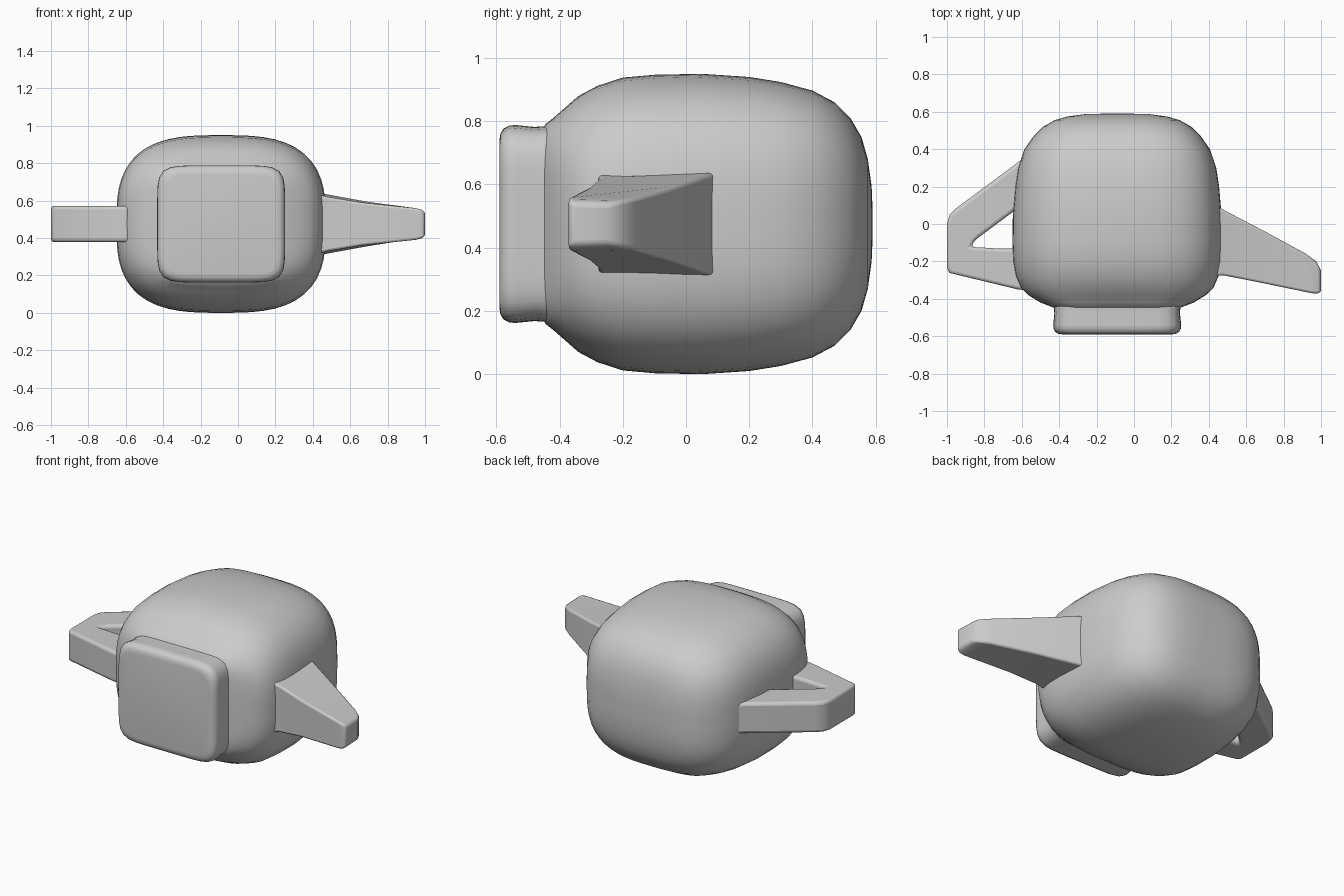
import bpy, bmesh, math

ZC = 0.475   # height of the central axis
XC = -0.09   # body axis in x


def make_object(name, bm, bevel=0.0, angle=40):
    bmesh.ops.recalc_face_normals(bm, faces=bm.faces)
    mesh = bpy.data.meshes.new(name)
    bm.to_mesh(mesh)
    bm.free()
    ob = bpy.data.objects.new(name, mesh)
    bpy.context.collection.objects.link(ob)
    if bevel:
        mod = ob.modifiers.new("soft_edges", "BEVEL")
        mod.width = bevel
        mod.segments = 3
        mod.limit_method = "ANGLE"
        mod.angle_limit = math.radians(40)
    bpy.ops.object.select_all(action="DESELECT")
    ob.select_set(True)
    bpy.context.view_layer.objects.active = ob
    bpy.ops.object.shade_smooth_by_angle(angle=math.radians(angle))
    return ob


def loft(bm, rings):
    rings = [[bm.verts.new(p) for p in ring] for ring in rings]
    n = len(rings[0])
    for a, b in zip(rings, rings[1:]):
        for i in range(n):
            j = (i + 1) % n
            bm.faces.new((a[i], a[j], b[j], b[i]))
    bm.faces.new(rings[0])
    bm.faces.new(rings[-1])


def squircle(y, hx, hz, power, n=64):
    ring = []
    for i in range(n):
        t = 2 * math.pi * i / n
        c, s = math.cos(t), math.sin(t)
        # radial form keeps points evenly spread round the corners
        r = (abs(c) ** power + abs(s) ** power) ** (-1 / power)
        ring.append((XC + hx * r * c, y, ZC + hz * r * s))
    return ring


# Body: rounded-square sections along y (y, half width, half height, squareness)
body_sections = [
    (-0.46, 0.31, 0.28, 6), (-0.445, 0.345, 0.315, 5), (-0.42, 0.41, 0.335, 4),
    (-0.38, 0.475, 0.37, 3.4), (-0.34, 0.515, 0.405, 3.1), (-0.28, 0.542, 0.437, 3),
    (-0.2, 0.556, 0.463, 3), (-0.1, 0.56, 0.472, 3), (0.05, 0.558, 0.475, 3),
    (0.2, 0.545, 0.465, 3), (0.3, 0.53, 0.449, 3), (0.4, 0.496, 0.422, 3.1),
    (0.47, 0.447, 0.385, 3.1), (0.52, 0.396, 0.335, 3.1), (0.555, 0.335, 0.275, 3),
    (0.575, 0.265, 0.205, 3), (0.587, 0.175, 0.12, 2.8), (0.59, 0.07, 0.05, 2.5),
]
bm = bmesh.new()
loft(bm, [squircle(*s) for s in body_sections])
make_object("body", bm)

# Foot: square pad with softly rounded rim
foot_sections = [
    (-0.59, 0.295, 0.265, 8), (-0.587, 0.315, 0.286, 8), (-0.577, 0.331, 0.302, 7),
    (-0.56, 0.34, 0.311, 7), (-0.54, 0.342, 0.313, 7), (-0.48, 0.336, 0.307, 7),
    (-0.45, 0.338, 0.309, 7), (-0.40, 0.34, 0.311, 6),
]
bm = bmesh.new()
loft(bm, [squircle(*s) for s in foot_sections])
make_object("foot", bm)


def bar(name, rows, bevel):
    # each row: back/outer xy, its half height, front/inner xy, its half height
    rings = []
    for x0, y0, h0, x1, y1, h1 in rows:
        rings.append([(x0, y0, ZC - h0), (x0, y0, ZC + h0),
                      (x1, y1, ZC + h1), (x1, y1, ZC - h1)])
    bm = bmesh.new()
    loft(bm, rings)
    make_object(name, bm, bevel)


# Spout: tapered bar that bends forward to its tip
bar("spout", [
    (0.38, 0.12, 0.17, 0.38, -0.28, 0.17),
    (0.47, 0.08, 0.16, 0.48, -0.275, 0.145),
    (0.70, -0.04, 0.118, 0.66, -0.31, 0.115),
    (0.92, -0.16, 0.082, 0.95, -0.37, 0.085),
    (0.975, -0.20, 0.074, 0.98, -0.372, 0.078),
    (1.0, -0.25, 0.062, 1.0, -0.364, 0.065),
], 0.012)

# Handle: bent bar enclosing a triangular opening
H = 0.096
bar("handle", [
    (-0.52, 0.41, H, -0.52, 0.16, H),
    (-0.64, 0.315, H, -0.66, 0.055, H),
    (-0.95, 0.085, H, -0.835, -0.075, H),
    (-0.985, 0.05, H, -0.855, -0.095, H),
    (-1.0, 0.0, H, -0.872, -0.118, H),
    (-1.0, -0.245, H, -0.855, -0.124, H),
    (-0.985, -0.262, H, -0.81, -0.126, H),
    (-0.62, -0.35, H, -0.72, -0.132, H),
    (-0.52, -0.36, H, -0.55, -0.13, H),
], 0.018)
